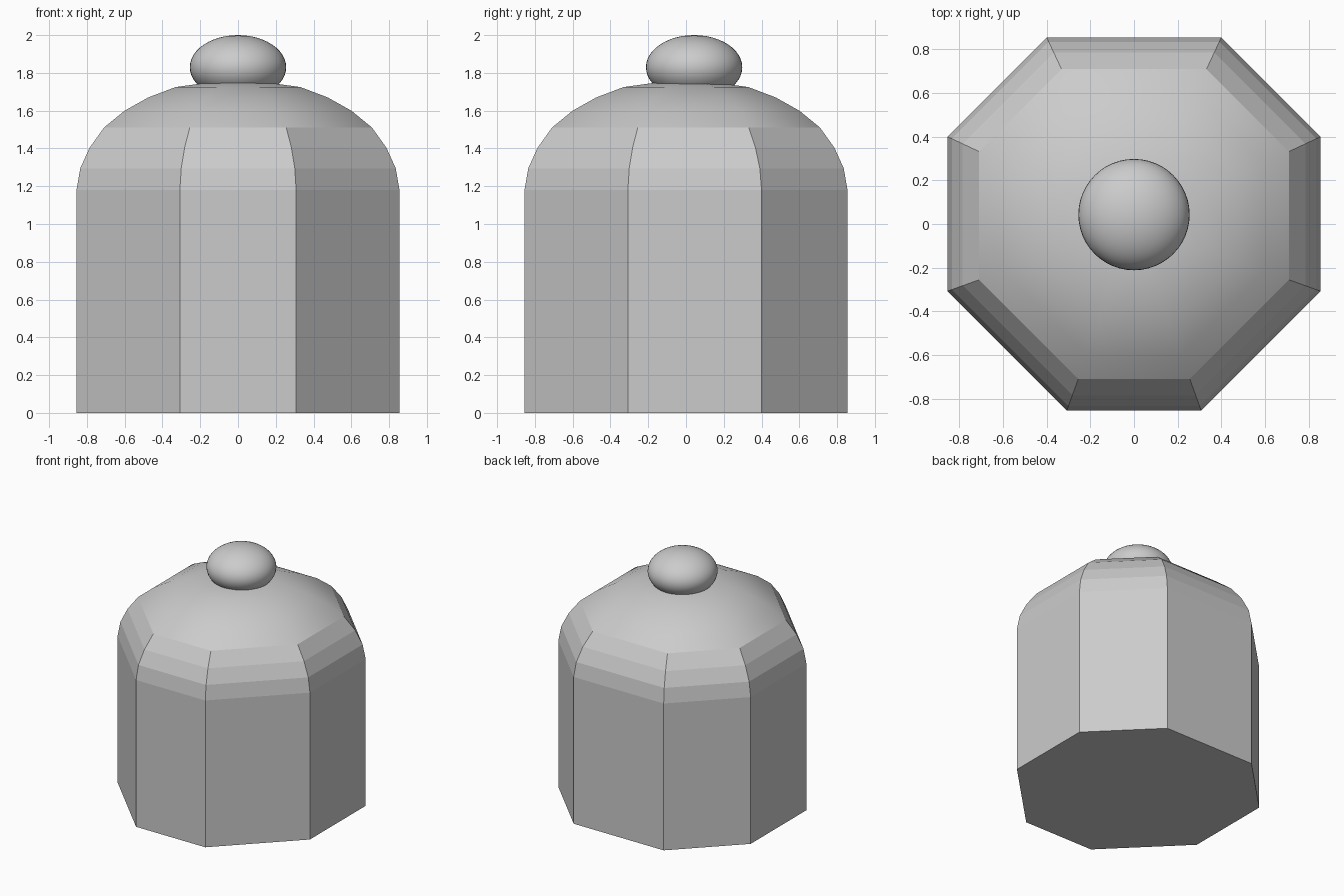
import bpy, bmesh

if "Cube" in bpy.data.objects:
    bpy.data.objects.remove(bpy.data.objects["Cube"], do_unlink=True)

gray = bpy.data.materials.new("light_gray")
colour = (0.6, 0.6, 0.6, 1)
gray.diffuse_color = colour
gray.use_nodes = True
gray.node_tree.nodes["Principled BSDF"].inputs["Base Color"].default_value = colour


def octagon(bm, r, z):
    """Ring with a narrow front edge and a wider back edge."""
    front, back = 0.36 * r, 0.468 * r
    half = [(front, -r), (r, -front), (r, back), (back, r)]
    pts = half + [(-x, y) for x, y in reversed(half)]
    return [bm.verts.new((x, y, z)) for x, y in pts]


# Eight-sided body with a rounded shoulder and a domed top
profile = [(0.855, 0), (0.855, 1.18), (0.835, 1.295), (0.785, 1.405), (0.71, 1.51),
           (0.6, 1.6), (0.475, 1.67), (0.33, 1.725), (0.17, 1.747)]
bm = bmesh.new()
rings = [octagon(bm, r, z) for r, z in profile]
for low, high in zip(rings, rings[1:]):
    for i in range(8):
        j = (i + 1) % 8
        bm.faces.new((low[i], low[j], high[j], high[i]))
bm.faces.new(rings[-1])
bm.faces.new(rings[0][::-1])
# Only the dome is smooth; the walls and shoulder stay faceted
for f in bm.faces:
    f.smooth = f.calc_center_median().z > 1.52
mesh = bpy.data.meshes.new("domed_body")
bm.to_mesh(mesh)
bm.free()
body = bpy.data.objects.new("domed_body", mesh)
bpy.context.collection.objects.link(body)
mesh.materials.append(gray)

# Flattened round knob on top
bpy.ops.mesh.primitive_uv_sphere_add(segments=48, ring_count=24, radius=1,
                                     location=(0, 0.043, 1.83))
knob = bpy.context.object
knob.name = "top_knob"
knob.scale = (0.255, 0.255, 0.17)
bpy.ops.object.shade_smooth()
knob.data.materials.append(gray)
